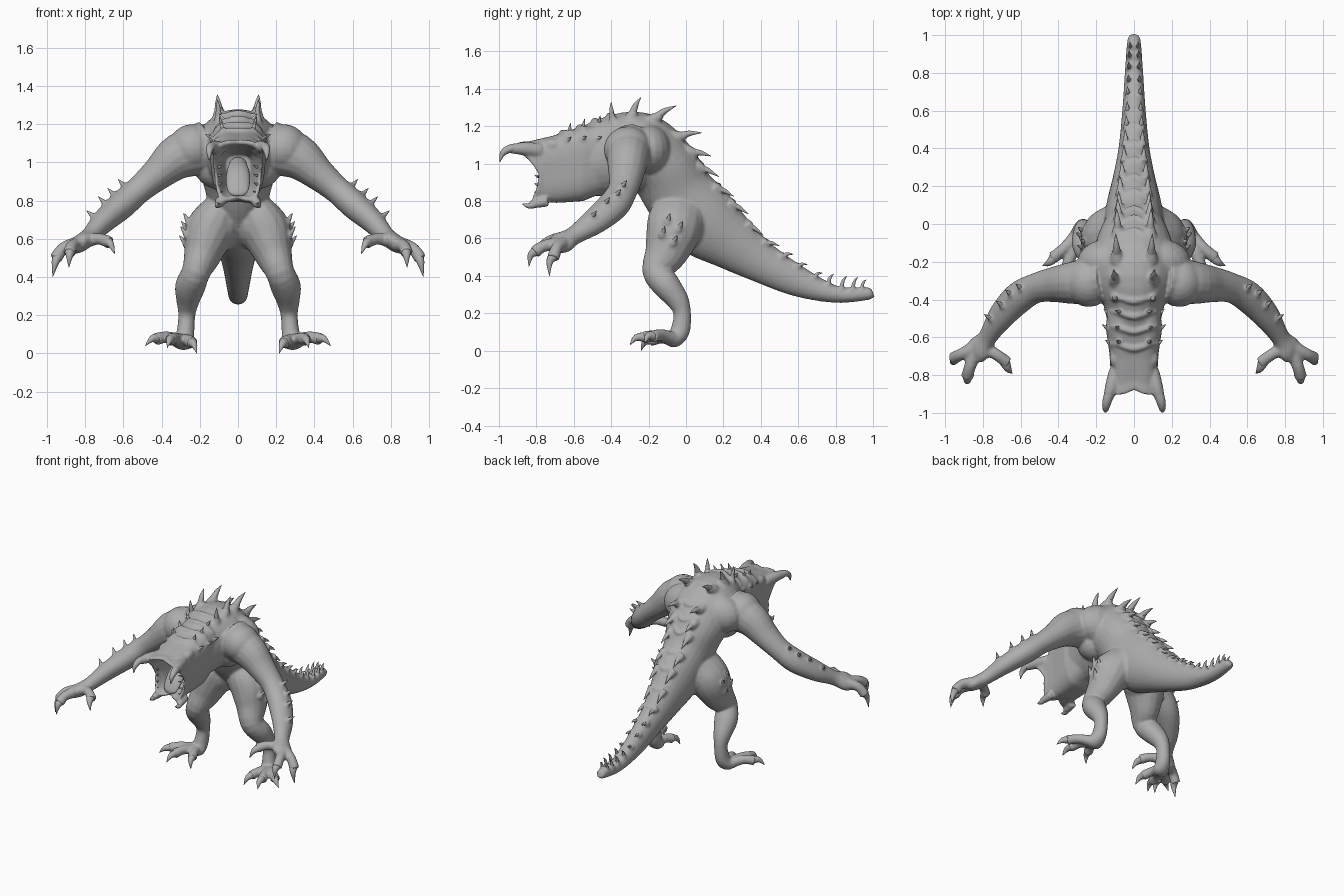
import bpy
import bmesh
import math
from mathutils import Vector, Matrix
from mathutils.bvhtree import BVHTree

old = bpy.data.objects.get("Cube")
if old:
    bpy.data.objects.remove(old, do_unlink=True)

X, Y, Z = Vector((1, 0, 0)), Vector((0, 1, 0)), Vector((0, 0, 1))


def make_material(name, value):
    mat = bpy.data.materials.new(name)
    mat.use_nodes = True
    color = (value, value, value, 1)
    mat.diffuse_color = color
    mat.node_tree.nodes["Principled BSDF"].inputs["Base Color"].default_value = color
    return mat


grey = make_material("clay grey", .42)


def catmull(points, steps):
    """Smoothly interpolate tuples of any length."""
    out = []
    last = len(points) - 1
    for i in range(last):
        p0, p1 = points[max(i - 1, 0)], points[i]
        p2, p3 = points[i + 1], points[min(i + 2, last)]
        for k in range(steps):
            t = k / steps
            out.append([b + (c - a) * t / 2 + (a - 2.5 * b + 2 * c - d / 2) * t * t
                        + (1.5 * (b - c) + (d - a) / 2) * t ** 3
                        for a, b, c, d in zip(p0, p1, p2, p3)])
    out.append(list(points[-1]))
    return out


def skin_rings(bm, rings):
    """Bridge rings of coordinates and close both ends."""
    loops = [[bm.verts.new(co) for co in ring] for ring in rings]
    n = len(loops[0])
    for a, b in zip(loops, loops[1:]):
        for j in range(n):
            bm.faces.new((a[j], a[(j + 1) % n], b[(j + 1) % n], b[j]))
    bm.faces.new(loops[0][::-1])
    bm.faces.new(loops[-1])


def tube(bm, points, ref=X, sides=16, steps=4, mirror=False):
    """Loft ellipses (x, y, z, side radius, other radius) along a path."""
    path = catmull(points, steps)
    for sign in ((1, -1) if mirror else (1,)):
        rings = []
        for i, p in enumerate(path):
            ahead, behind = path[min(i + 1, len(path) - 1)], path[max(i - 1, 0)]
            tangent = (Vector(ahead[:3]) - Vector(behind[:3])).normalized()
            side = (ref - tangent * ref.dot(tangent)).normalized()
            other = tangent.cross(side)
            ring = []
            for j in range(sides):
                angle = math.tau * j / sides
                co = (Vector(p[:3]) + side * max(p[3], .001) * math.cos(angle)
                      + other * max(p[4], .001) * math.sin(angle))
                co.x *= sign
                ring.append(co)
            rings.append(ring)
        skin_rings(bm, rings)


def blob(bm, center, size):
    """Mirrored muscle mass."""
    for sign in (1, -1):
        place = Matrix.Translation((center[0] * sign, center[1], center[2]))
        bmesh.ops.create_uvsphere(bm, u_segments=20, v_segments=12, radius=1,
                                  matrix=place @ Matrix.Diagonal((*size, 1)))


def spike(bm, base, tip, radius, lift=(0, 0, 0), rooted=False):
    """Mirrored curved horn, bowed by lift, optionally on a flared mound of skin."""
    base, tip = Vector(base), Vector(tip)
    d = tip - base
    ref = X if abs(d.x) < .7 * d.length else Y
    middle = base.lerp(tip, .5) + Vector(lift)
    tube(bm, [(*base, radius, radius), (*middle, radius * .62, radius * .62),
              (*tip, .001, .001)], ref, sides=10, mirror=True)
    if rooted:
        tube(skin, [(*(base - d.normalized() * radius), radius * 1.6, radius * 1.6),
                    (*base.lerp(tip, .08), radius * 1.2, radius * 1.2),
                    (*base.lerp(tip, .35), radius * .7, radius * .7)],
             ref, sides=12, mirror=True)


def finish(bm, name, remesh=False):
    bmesh.ops.recalc_face_normals(bm, faces=bm.faces)
    mesh = bpy.data.meshes.new(name)
    bm.to_mesh(mesh)
    bm.free()
    obj = bpy.data.objects.new(name, mesh)
    bpy.context.collection.objects.link(obj)
    mesh.materials.append(grey)
    mesh.polygons.foreach_set("use_smooth", [True] * len(mesh.polygons))
    mesh.set_sharp_from_angle(angle=math.radians(60))
    if remesh:
        fuse = obj.modifiers.new("Fuse", 'REMESH')
        fuse.mode = 'VOXEL'
        fuse.voxel_size = .008
        fuse.use_smooth_shade = True
        relax = obj.modifiers.new("Relax", 'SMOOTH')
        relax.factor = .5
        relax.iterations = 8


skin, claws, spikes, tusks, tongue = [bmesh.new() for _ in range(5)]

# Tail, torso and neck
spine = [(1, .31, .02, .02), (.97, .305, .036, .034), (.8, .302, .049, .046),
         (.6, .37, .062, .082), (.4, .475, .082, .112), (.25, .575, .11, .15),
         (.1, .69, .145, .195), (-.03, .83, .165, .19), (-.12, .97, .205, .19),
         (-.25, 1.07, .225, .205), (-.4, 1.04, .17, .21), (-.52, 1.01, .14, .19)]
tube(skin, [(0, *ring) for ring in spine], sides=28, steps=6)

# Chest, shoulder, shoulder blade and hip muscles
blob(skin, (.24, -.31, 1.075), (.125, .13, .125))
blob(skin, (.12, -.2, 1.07), (.18, .125, .14))
blob(skin, (.1, -.28, .98), (.13, .12, .12))
blob(skin, (.1, -.04, .68), (.12, .15, .15))

# Arms
tube(skin, [(.16, -.29, 1.08, .13, .14), (.31, -.31, 1.03, .115, .12),
            (.42, -.32, .94, .095, .088), (.52, -.34, .855, .08, .072),
            (.61, -.39, .775, .086, .074), (.705, -.49, .69, .075, .062),
            (.775, -.6, .615, .052, .047), (.82, -.66, .58, .072, .046),
            (.845, -.7, .56, .06, .034)], Y, mirror=True)

# Legs
tube(skin, [(.07, -.03, .82, .06, .1), (.11, -.05, .72, .115, .145),
            (.15, -.07, .63, .13, .145), (.185, -.11, .52, .1, .115),
            (.22, -.155, .425, .076, .08), (.25, -.105, .35, .08, .075),
            (.263, -.045, .27, .06, .06), (.268, -.02, .2, .045, .047),
            (.275, -.03, .11, .047, .052), (.285, -.06, .06, .056, .043),
            (.29, -.09, .055, .05, .032)], mirror=True)


def digit(points, radius):
    """Knuckled finger or toe fused to the skin, with a hooked claw."""
    sizes = (radius, radius * .78, radius * .85)
    spread = Vector(points[2]) - Vector(points[0])
    ref = X if abs(spread.x) < abs(spread.y) else Y
    tube(skin, [(*p, r, r) for p, r in zip(points, sizes)], ref, sides=12, mirror=True)
    spike(claws, Vector(points[1]).lerp(Vector(points[2]), .7), points[3],
          radius * .75, (0, -.012, .018))


# Thumb, middle and outer fingers
digit([(.81, -.65, .585), (.73, -.69, .6), (.67, -.735, .58), (.645, -.79, .52)], .04)
digit([(.84, -.68, .57), (.87, -.76, .56), (.883, -.81, .525), (.885, -.84, .45)], .041)
digit([(.85, -.66, .57), (.915, -.69, .55), (.955, -.71, .495), (.97, -.73, .4)], .041)

# Outer, middle and inner toes
digit([(.3, -.06, .06), (.37, -.13, .085), (.43, -.18, .075), (.485, -.22, .04)], .04)
digit([(.29, -.07, .06), (.33, -.16, .08), (.355, -.23, .07), (.37, -.3, .03)], .04)
digit([(.28, -.07, .06), (.265, -.13, .07), (.24, -.19, .055), (.215, -.24, 0)], .04)

# Head: boxy funnel folded inward at the lip to form the open mouth
head = [(-.42, 1.035, .13, .18, 0), (-.55, 1, .145, .2, 0),
        (-.68, .965, .125, .185, .3), (-.76, .945, .12, .175, .75),
        (-.79, .942, .128, .175, 1), (-.788, .942, .11, .153, 1),
        (-.73, .945, .09, .13, .6), (-.6, .96, .065, .08, 0)]
rings = []
for y, zc, half_w, half_h, reach in head:
    ring = []
    for j in range(48):
        c, s = math.cos(math.tau * j / 48), math.sin(math.tau * j / 48)
        sx = math.copysign(abs(c) ** .6, c)
        sz = math.copysign(abs(s) ** .6, s)
        up, down = max(sz, 0) ** 1.4, max(-sz, 0) ** 2
        forward = .09 * up + .06 * abs(sx) * up + .06 * abs(sx) * down
        lip = .045 * down * (1 - abs(sx)) * reach
        ring.append((half_w * sx * (1 + .12 * sz), y - reach * forward,
                     zc + half_h * sz + lip))
    rings.append(ring)
skin_rings(skin, rings)

# Brow bumps
blob(skin, (.1, -.71, 1.1), (.03, .05, .035))

# Hooked tusks on the upper and lower jaws, with roots in the lip
tube(skin, [(.1, -.78, 1.07, .035, .04), (.122, -.87, 1.08, .034, .036),
            (.142, -.94, 1.078, .024, .024)], sides=12, mirror=True)
tube(tusks, [(.125, -.88, 1.085, .026, .026), (.143, -.94, 1.08, .024, .022),
             (.15, -.98, 1.055, .016, .016), (.15, -.995, 1.01, .002, .002)],
     sides=12, mirror=True)
tube(skin, [(.09, -.74, .8, .03, .03), (.1, -.81, .785, .024, .024),
            (.105, -.84, .78, .016, .016)], sides=12, mirror=True)
tube(tusks, [(.1, -.8, .785, .02, .02), (.106, -.84, .775, .015, .015),
             (.102, -.875, .785, .002, .002)], sides=12, mirror=True)
for k in range(4):
    spike(tusks, (.1, -.79, .84 + k * .045), (.08, -.81, .85 + k * .045), .008)

# Surface lookup, so that horns and folds sit on the hide
hide = BVHTree.FromBMesh(skin)


def top_of(x, y):
    return hide.ray_cast(Vector((x, y, 2)), -Z)[0]


def thorn(near, lean, length, radius):
    """Thorn on the hide at the spot closest to a point."""
    spot, normal = hide.find_nearest(Vector(near))[:2]
    spike(spikes, spot, spot + (normal + Vector(lean)).normalized() * length, radius, rooted=True)


def fold(y, width, thick, sweep):
    """Raised fold of hide running across the back."""
    points = []
    for t in (-1, -.6, 0, .6, 1):
        r = thick * (1 - .5 * abs(t))
        points.append((*top_of(t * width, y - sweep * abs(t)), r, r))
    tube(skin, points, Y, sides=10)


# Folds and small horns across the neck and brow
for y in (-.41, -.49, -.57, -.66):
    fold(y, .125, .018, -.03)
    thorn((.1, y + .01, 1.25), (.1, .5, .3), .05, .012)
    thorn((.16, y + .02, 1.14), (.1, .9, .2), .035, .011)

# Paired spikes and swept scutes down the back: base y, tip y, tip z, offset, radius
back = [(-.39, -.4, 1.33, .1, .018), (-.29, -.24, 1.355, .1, .024),
        (-.17, -.05, 1.31, .09, .026), (-.04, .085, 1.165, .085, .025),
        (.03, .135, 1.04, .08, .024), (.08, .175, .93, .076, .021),
        (.17, .255, .825, .07, .021), (.25, .335, .73, .06, .02),
        (.34, .415, .615, .05, .018), (.43, .5, .56, .043, .017),
        (.52, .575, .515, .038, .016), (.6, .65, .46, .034, .014),
        (.69, .73, .415, .032, .013), (.76, .79, .41, .028, .013),
        (.83, .86, .4, .026, .013), (.89, .92, .395, .024, .012),
        (.94, .965, .38, .02, .011)]
for y, tip_y, tip_z, x, r in back:
    spike(spikes, top_of(x, y), (x * 1.08, tip_y, tip_z), r, (0, -.004, .008), rooted=True)
    if -.1 < y < .65:
        fold(y + .01, x * 1.3, r * .55, .05)

# Thorns on the forearms and thighs
for x, y, z in [(.6, -.34, .88), (.66, -.37, .84), (.7, -.43, .79), (.76, -.5, .72)]:
    thorn((x, y, z), (.2, .6, .3), .05, .014)
for x, y, z in [(.3, -.1, .71), (.31, -.13, .63), (.31, -.06, .58), (.3, -.03, .66)]:
    thorn((x, y, z), (0, .5, 1.2), .05, .015)

# Tongue, sloping down to the lower lip
tube(tongue, [(0, -.6, .99, .045, .04), (0, -.69, .95, .06, .035), (0, -.75, .89, .062, .026),
              (0, -.785, .845, .05, .014), (0, -.79, .825, .025, .008)])

finish(skin, "body", remesh=True)
finish(claws, "claws")
finish(spikes, "spikes")
finish(tusks, "tusks")
finish(tongue, "tongue")
